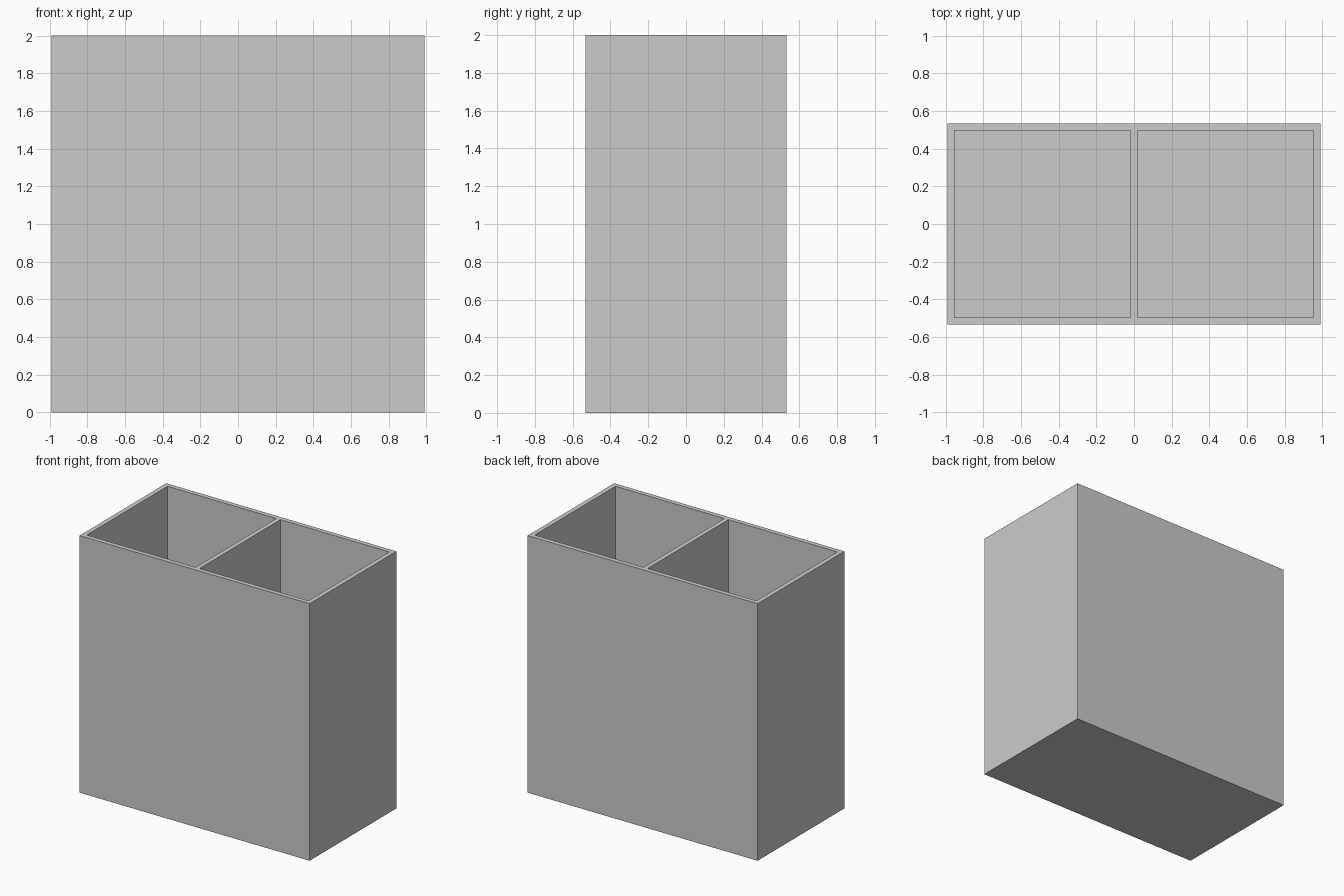
import bpy
import bmesh

if "Cube" in bpy.data.objects:
    bpy.data.objects.remove(bpy.data.objects["Cube"], do_unlink=True)

WIDTH, DEPTH, HEIGHT = 1.98, 1.066, 2.0
WALL = 0.036

# Plain grey material
grey = bpy.data.materials.new("light_grey")
grey.use_nodes = True
colour = (0.6, 0.6, 0.6, 1.0)
grey.diffuse_color = colour
grey.node_tree.nodes["Principled BSDF"].inputs["Base Color"].default_value = colour

# Solid block standing on the ground
bm = bmesh.new()
bmesh.ops.create_cube(bm, size=1)
bmesh.ops.scale(bm, vec=(WIDTH, DEPTH, HEIGHT), verts=bm.verts)
bmesh.ops.translate(bm, vec=(0, 0, HEIGHT / 2), verts=bm.verts)

# Split it at the divider and inset the two openings
bmesh.ops.bisect_plane(bm, geom=bm.verts[:] + bm.edges[:] + bm.faces[:],
                       plane_co=(0, 0, 0), plane_no=(1, 0, 0))
bm.normal_update()
openings = [f for f in bm.faces if f.normal.z > 0.9]
bmesh.ops.inset_individual(bm, faces=openings, thickness=WALL, use_even_offset=True)

# Narrow the divider to one wall thickness, then sink the compartments
for face in openings:
    side = 1 if face.calc_center_median().x > 0 else -1
    for v in face.verts:
        if abs(v.co.x) < WIDTH / 4:
            v.co.x = side * WALL / 2
sunk = bmesh.ops.extrude_discrete_faces(bm, faces=openings)["faces"]
for face in sunk:
    bmesh.ops.translate(bm, vec=(0, 0, WALL - HEIGHT), verts=face.verts)

bmesh.ops.dissolve_limit(bm, angle_limit=0.01, verts=bm.verts, edges=bm.edges)
bmesh.ops.recalc_face_normals(bm, faces=bm.faces)

mesh = bpy.data.meshes.new("divided_bin")
bm.to_mesh(mesh)
bm.free()
mesh.materials.append(grey)
bin_object = bpy.data.objects.new("divided_bin", mesh)
bpy.context.collection.objects.link(bin_object)
